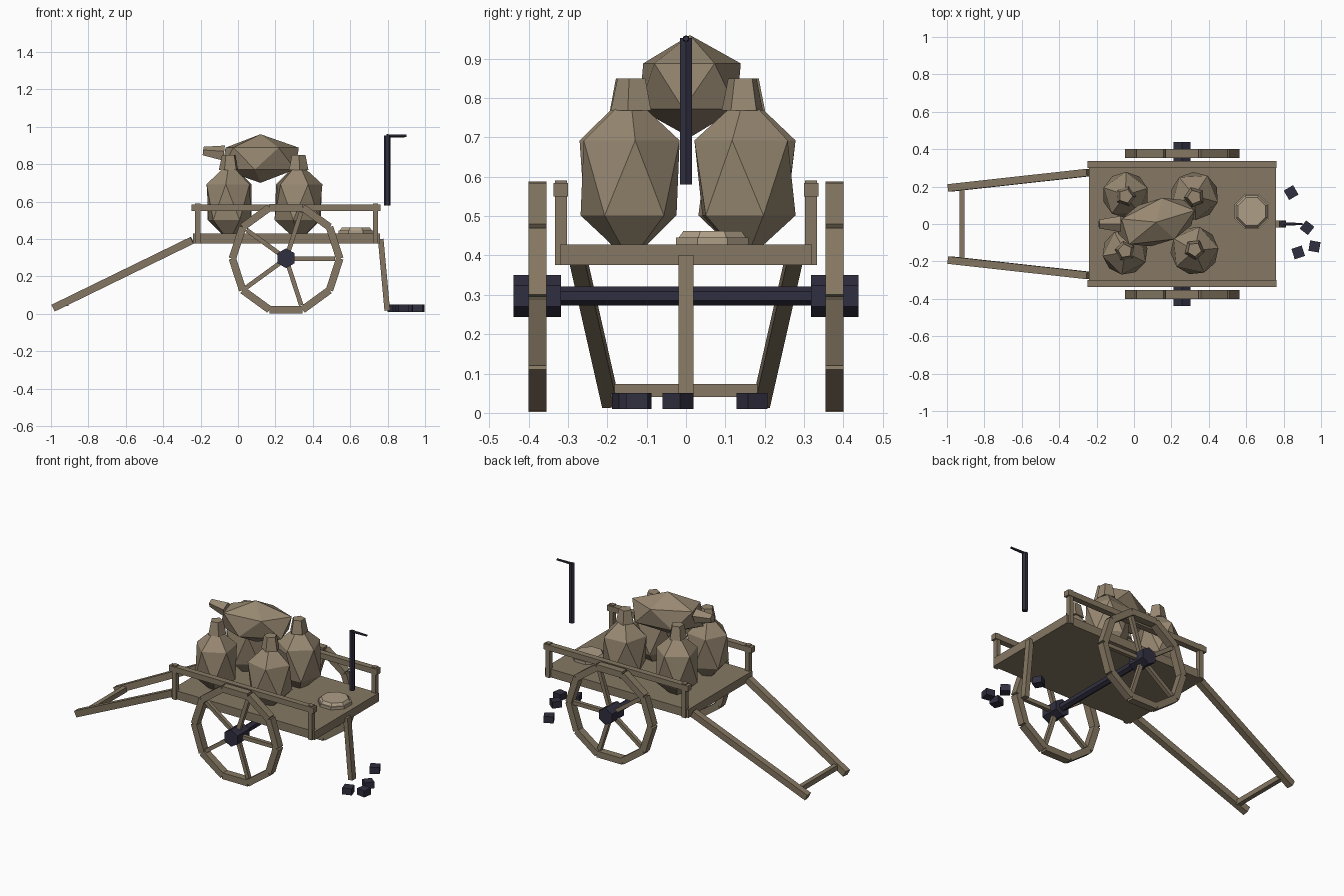
import bpy, math
from mathutils import Vector, Matrix

if "Cube" in bpy.data.objects:
    bpy.data.objects.remove(bpy.data.objects["Cube"])


def material(name, rgb):
    m = bpy.data.materials.new(name)
    m.diffuse_color = (*rgb, 1)
    m.use_nodes = True
    m.node_tree.nodes["Principled BSDF"].inputs["Base Color"].default_value = m.diffuse_color
    return m


WOOD = material("wood", (0.24, 0.19, 0.125))
SACK = material("sackcloth", (0.31, 0.245, 0.165))
LID = material("pale_wood", (0.42, 0.34, 0.24))
IRON = material("dark_iron", (0.03, 0.028, 0.05))


def finish(name, mat):
    o = bpy.context.object
    o.name = name
    o.data.materials.append(mat)
    return o


def box(name, mat, loc, size, rot=(0, 0, 0)):
    bpy.ops.mesh.primitive_cube_add(size=1, location=loc, rotation=rot)
    o = finish(name, mat)
    o.scale = size
    return o


def beam(name, mat, a, b, w, t):
    """Rectangular bar from a to b; w is its horizontal width, t the other."""
    a, b = Vector(a), Vector(b)
    d = (b - a).normalized()
    ref = Vector((0, 1, 0)) if abs(d.y) < 0.9 else Vector((1, 0, 0))
    n = d.cross(ref).normalized()
    side = n.cross(d)
    rot = Matrix((side, n, d)).transposed().to_euler()
    return box(name, mat, (a + b) / 2, (w, t, (b - a).length), rot)


def cone(name, mat, a, b, r1, r2, sides, spin=0):
    a, b = Vector(a), Vector(b)
    q = (b - a).to_track_quat('Z', 'Y') @ Matrix.Rotation(spin, 3, 'Z').to_quaternion()
    bpy.ops.mesh.primitive_cone_add(vertices=sides, radius1=r1, radius2=r2,
                                    depth=(b - a).length, location=(a + b) / 2,
                                    rotation=q.to_euler())
    return finish(name, mat)


def sack_body(name, loc, scale, spin):
    bpy.ops.mesh.primitive_ico_sphere_add(subdivisions=1, radius=1, location=loc,
                                          rotation=(0, 0, spin))
    o = finish(name, SACK)
    o.scale = scale
    return o


# Cart bed
box("bed", WOOD, (0.26, 0, 0.402), (1.0, 0.64, 0.053))

WX, WZ, APO = 0.257, 0.295, 0.293
for s, tag in ((-1, "front"), (1, "back")):
    # Side rails and posts
    box(f"{tag}_rail", WOOD, (0.257, s * 0.318, 0.567), (1.01, 0.037, 0.035))
    for x in (-0.215, 0.735):
        box(f"{tag}_post", WOOD, (x, s * 0.318, 0.483), (0.028, 0.03, 0.215))

    # Pulling shafts
    beam(f"{tag}_shaft", WOOD, (-0.245, s * 0.275, 0.393),
         (-0.987, s * 0.193, 0.031), 0.04, 0.04)

    # Wheel rim in ten straight pieces
    y = s * 0.377
    for i in range(10):
        a = math.tau * i / 10 + math.pi / 2
        r = APO - 0.02
        box(f"{tag}_rim_segment", WOOD,
            (WX + r * math.cos(a), y, WZ + r * math.sin(a)),
            (0.04, 0.046, 0.178), (0, -a, 0))
    # Five spokes
    for i in range(5):
        a = math.tau * i / 5
        c, n = math.cos(a), math.sin(a)
        beam(f"{tag}_spoke", WOOD, (WX + 0.03 * c, y, WZ + 0.03 * n),
             (WX + 0.262 * c, y, WZ + 0.262 * n), 0.024, 0.024)
    # Hub
    cone(f"{tag}_hub", IRON, (WX, s * 0.318, WZ + 0.002),
         (WX, s * 0.438, WZ + 0.002), 0.053, 0.053, 6)

# Axle
cone("axle", IRON, (WX, -0.33, WZ + 0.002), (WX, 0.33, WZ + 0.002), 0.024, 0.024, 6)

# Shaft crossbar and rear prop leg
box("crossbar", WOOD, (-0.92, 0, 0.057), (0.028, 0.38, 0.032))
beam("prop_leg", WOOD, (0.763, 0, 0.40), (0.798, 0, 0.017), 0.038, 0.03)

# Standing sacks with tied necks
for i, (x, y, r, spin) in enumerate(((-0.045, 0.155, 0.138, 0.3), (0.323, 0.15, 0.144, 1.0),
                                     (-0.048, -0.15, 0.136, 0.8), (0.323, -0.142, 0.144, 0.1))):
    sack_body(f"sack_{i + 1}", (x, y, 0.597), (r, r, 0.213), spin)
    cone(f"sack_neck_{i + 1}", SACK, (x, y * 0.96, 0.768), (x, y * 0.96, 0.85),
         0.055, 0.038, 5, spin)

# Sack lying on top
sack_body("top_sack", (0.12, 0.01, 0.83), (0.24, 0.135, 0.13), math.radians(17))
cone("top_sack_neck", SACK, (-0.075, 0.0, 0.855), (-0.187, 0.0, 0.868), 0.045, 0.025, 5)

# Flat lid on the bed
cone("lid_base", LID, (0.63, 0.067, 0.428), (0.63, 0.067, 0.446), 0.1, 0.1, 8, math.pi / 8)
cone("lid_top", LID, (0.63, 0.067, 0.446), (0.63, 0.067, 0.462), 0.092, 0.08, 8, math.pi / 8)

# Floating bent rod
cone("rod", IRON, (0.798, 0, 0.58), (0.798, 0, 0.953), 0.017, 0.017, 6, math.pi / 6)
cone("rod_arm", IRON, (0.795, 0, 0.951), (0.9, 0, 0.951), 0.009, 0.007, 6)

# Loose lumps on the ground
for x, y, w, deg in ((0.84, 0.168, 0.058, 30), (0.925, -0.02, 0.056, -38),
                     (0.965, -0.12, 0.056, -10), (0.878, -0.152, 0.058, 18)):
    box("lump", IRON, (x, y, 0.03), (w, w, 0.041), (0, 0, math.radians(deg)))
